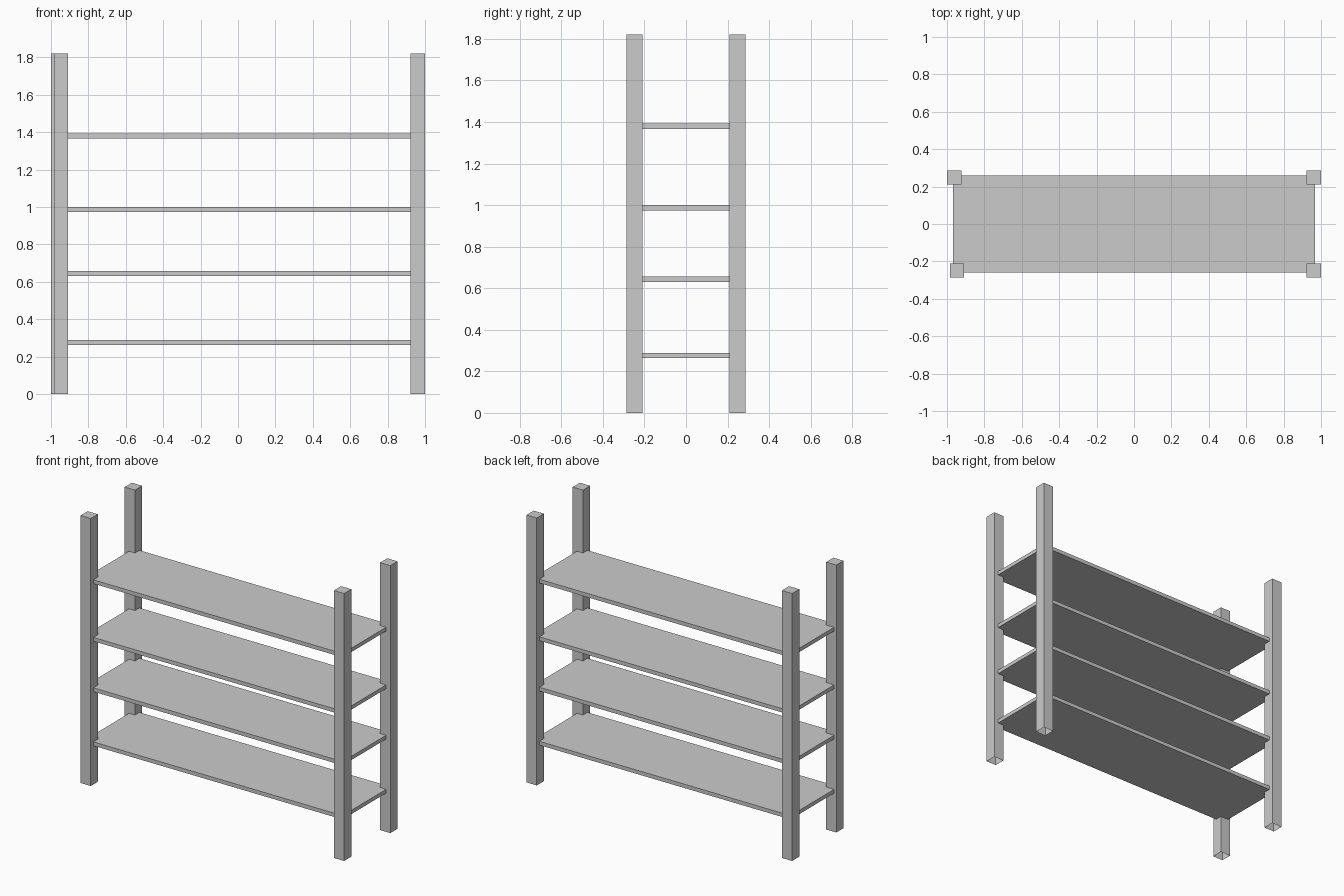
import bpy, bmesh
from mathutils import Vector

if "Cube" in bpy.data.objects:
    bpy.data.objects.remove(bpy.data.objects["Cube"])


def box(name, lo, hi, open_bottom=False):
    lo, hi = Vector(lo), Vector(hi)
    bm = bmesh.new()
    bmesh.ops.create_cube(bm, size=1)
    for v in bm.verts:
        v.co = (lo + hi) / 2 + v.co * (hi - lo)
    if open_bottom:
        bm.normal_update()
        down = [f for f in bm.faces if f.normal.z < -0.9]
        bmesh.ops.delete(bm, geom=down, context='FACES_ONLY')
    mesh = bpy.data.meshes.new(name)
    bm.to_mesh(mesh)
    bm.free()
    ob = bpy.data.objects.new(name, mesh)
    bpy.context.collection.objects.link(ob)
    return ob


# Corner posts, open underneath; the front left one sits slightly inward
W, H = 0.077, 1.82
posts = {
    "front_left_post": (-0.985, -0.287),
    "front_right_post": (1 - W, -0.287),
    "back_left_post": (-1.0, 0.287 - W),
    "back_right_post": (1 - W, 0.287 - W),
}
for name, (x, y) in posts.items():
    box(name, (x, y, 0), (x + W, y + W, H), open_bottom=True)

# Shelves, by height of the upper surface
for i, top in enumerate((0.289, 0.657, 1.0, 1.392), 1):
    box(f"shelf_{i}", (-0.968, -0.258, top - 0.026), (0.968, 0.258, top))
